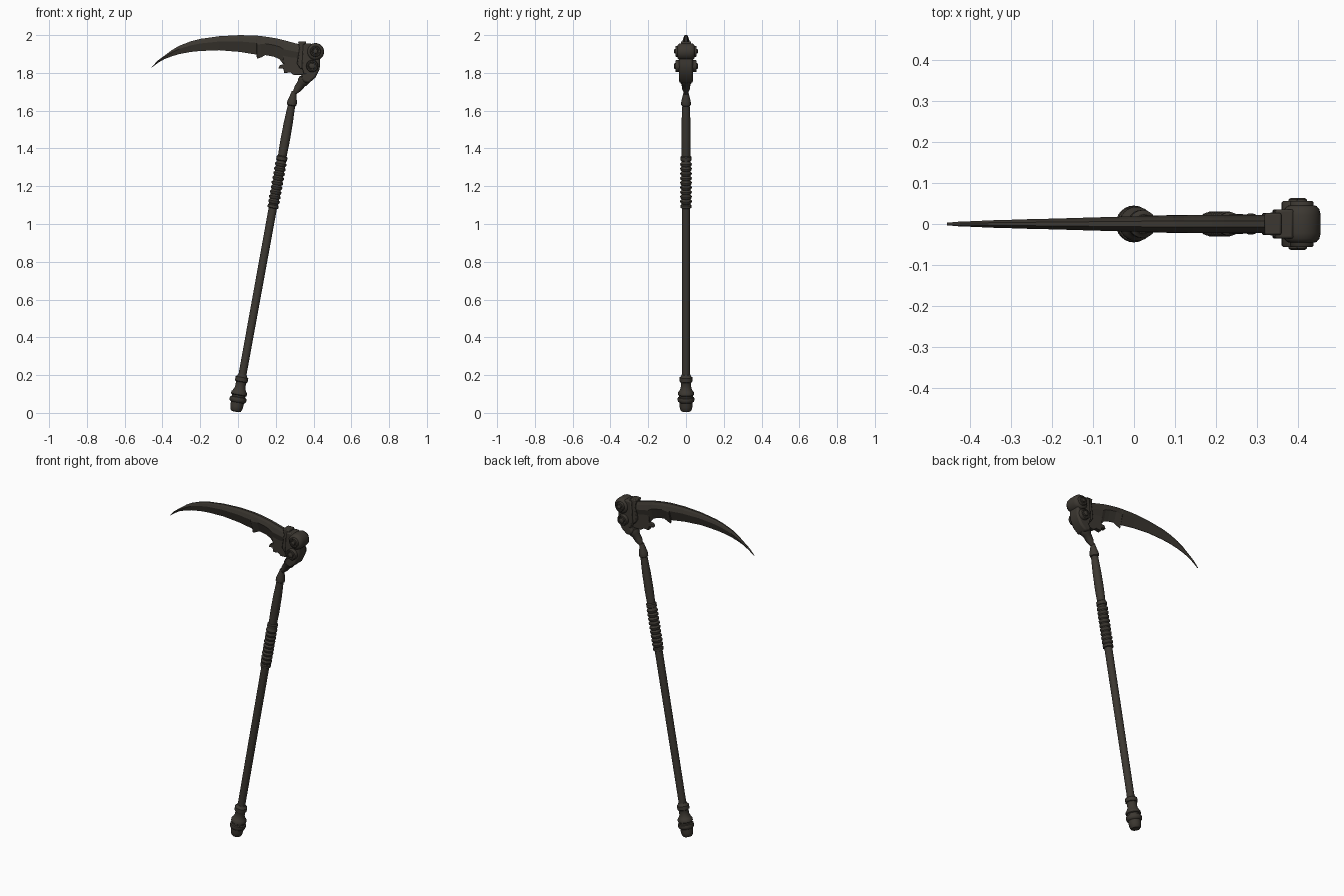
import bpy, bmesh, math
from mathutils import Vector, Matrix

iron = bpy.data.materials.new("dark_iron")
iron.diffuse_color = (0.045, 0.039, 0.031, 1)


def finish(name, bm, smooth=True, bevel=0):
    bmesh.ops.recalc_face_normals(bm, faces=bm.faces)
    me = bpy.data.meshes.new(name)
    bm.to_mesh(me)
    bm.free()
    me.materials.append(iron)
    ob = bpy.data.objects.new(name, me)
    bpy.context.collection.objects.link(ob)
    if bevel:
        m = ob.modifiers.new("bevel", "BEVEL")
        m.width, m.segments, m.limit_method = bevel, 2, 'ANGLE'
    if smooth:
        bpy.ops.object.select_all(action='DESELECT')
        ob.select_set(True)
        bpy.context.view_layer.objects.active = ob
        bpy.ops.object.shade_smooth_by_angle(angle=math.radians(40))
    return ob


def loft(rings, bm=None):
    """Skin a list of closed rings and cap both ends."""
    bm = bm or bmesh.new()
    vs = [[bm.verts.new(p) for p in r] for r in rings]
    n = len(vs[0])
    for a, b in zip(vs, vs[1:]):
        for i in range(n):
            bm.faces.new((a[i], a[(i + 1) % n], b[(i + 1) % n], b[i]))
    bm.faces.new(vs[0])
    bm.faces.new(vs[-1])
    return bm


def lathe(name, origin, axis, profile, seg=24):
    """Turn a (distance, radius) profile around an axis."""
    q = Vector(axis).to_track_quat('Z', 'Y')
    o = Vector(origin)
    ang = [2 * math.pi * i / seg for i in range(seg)]
    rings = [[o + q @ Vector((r * math.cos(a), r * math.sin(a), d)) for a in ang]
             for d, r in profile]
    return finish(name, loft(rings))


def slab(name, outline, half, bevel=0):
    """Extrude an x-z outline symmetrically in y."""
    return finish(name, loft([[(x, y, z) for x, z in outline] for y in (-half, half)]),
                  bevel=bevel)


base, lean = (-0.012, 0, 0.006), (0.182, 0, 1)

# Pommel with turned rings
lathe("pommel", base, lean, [
    (0, .014), (.003, .025), (.012, .031), (.028, .034), (.05, .035), (.055, .042),
    (.065, .045), (.077, .043), (.08, .036), (.088, .036), (.092, .042), (.104, .042),
    (.112, .036), (.128, .028), (.15, .027), (.16, .029), (.163, .034), (.185, .034),
    (.19, .027), (.2, .023)])

# Long shaft
lathe("shaft", base, lean, [
    (.15, .021), (1.1, .022), (1.38, .023), (1.45, .025), (1.55, .024), (1.64, .020),
    (1.655, .019)])

# Ribbed grip
ribs = [(1.095, .022), (1.098, .029), (1.112, .029), (1.117, .024)]
for i in range(9):
    d = 1.12 + i * .025
    ribs += [(d, .024), (d + .006, .030), (d + .015, .031), (d + .021, .025)]
ribs += [(1.35, .024), (1.353, .029), (1.372, .029), (1.378, .022)]
lathe("grip", base, lean, ribs)

# Flared collar at the top of the shaft
lathe("shaft_collar", base, lean, [
    (1.645, .018), (1.65, .025), (1.662, .026), (1.675, .024), (1.705, .016),
    (1.725, .012)])

# Angled neck leading to the head
lathe("neck", (0.293, 0, 1.685), (0.085, 0, 0.115), [
    (0, .011), (.02, .014), (.04, .021), (.075, .024), (.08, .029), (.1, .031),
    (.105, .026), (.15, .03)])

# Blade: diamond section, (x, top z, bottom z, half thickness)
stations = [
    (-.457, 1.831, 1.828, .003), (-.425, 1.865, 1.852, .006), (-.39, 1.891, 1.873, .007),
    (-.35, 1.921, 1.888, .009), (-.31, 1.944, 1.900, .010), (-.25, 1.967, 1.911, .012),
    (-.2, 1.980, 1.916, .013), (-.1, 1.994, 1.920, .016), (.01, 2.0, 1.911, .019),
    (.097, 1.997, 1.897, .021), (.101, 1.997, 1.875, .021), (.122, 1.995, 1.882, .021),
    (.145, 1.992, 1.894, .022), (.19, 1.985, 1.886, .022), (.22, 1.979, 1.872, .022),
    (.24, 1.974, 1.846, .022), (.31, 1.955, 1.84, .022), (.36, 1.945, 1.84, .022)]
rings = []
for x, t, b, h in stations:
    m, c, e = t - .38 * (t - b), t - .15 * (t - b), .0015
    rings.append([(x, -.35 * h, t), (x, .35 * h, t), (x, .7 * h, c), (x, h, m),
                  (x, e, b), (x, -e, b), (x, -h, m), (x, -.7 * h, c)])
finish("blade", loft(rings), smooth=False)

# Hooked root of the blade
slab("blade_root", [
    (.235, 1.90), (.243, 1.845), (.222, 1.842), (.213, 1.822), (.24, 1.823),
    (.245, 1.798), (.278, 1.803), (.295, 1.788), (.36, 1.79), (.36, 1.93), (.30, 1.93)],
    .013, .003)

# Stepped clamps holding the root
slab("clamp_front", [(.318, 1.967), (.36, 1.967), (.365, 1.83), (.33, 1.82), (.312, 1.85),
                     (.325, 1.93)], .027, .005)
slab("clamp_rear", [(.345, 1.955), (.39, 1.955), (.39, 1.80), (.35, 1.79), (.338, 1.83)],
     .036, .006)

# Head housing and its rounded drum
slab("head_housing", [
    (.37, 1.945), (.43, 1.93), (.435, 1.85), (.432, 1.82), (.41, 1.775), (.375, 1.745),
    (.345, 1.752), (.335, 1.775), (.36, 1.81)], .036, .010)
lathe("head_drum", (.41, 0, 1.912), (0, 1, 0), [
    (-.046, .028), (-.044, .036), (-.036, .043), (-.022, .046), (.022, .046),
    (.036, .043), (.044, .036), (.046, .028)])

# Round bosses on both sides of the head
for side, s in (("front", -1), ("back", 1)):
    for label, x, z, r in (("upper", .41, 1.914, .029), ("lower", .393, 1.836, .032)):
        lathe(f"{label}_boss_{side}", (x, 0, z), (0, s, 0), [
            (.02, r), (.052, r), (.056, r - .003), (.056, r - .009), (.052, r - .011),
            (.052, r - .016), (.06, r - .017), (.063, r - .021)])
